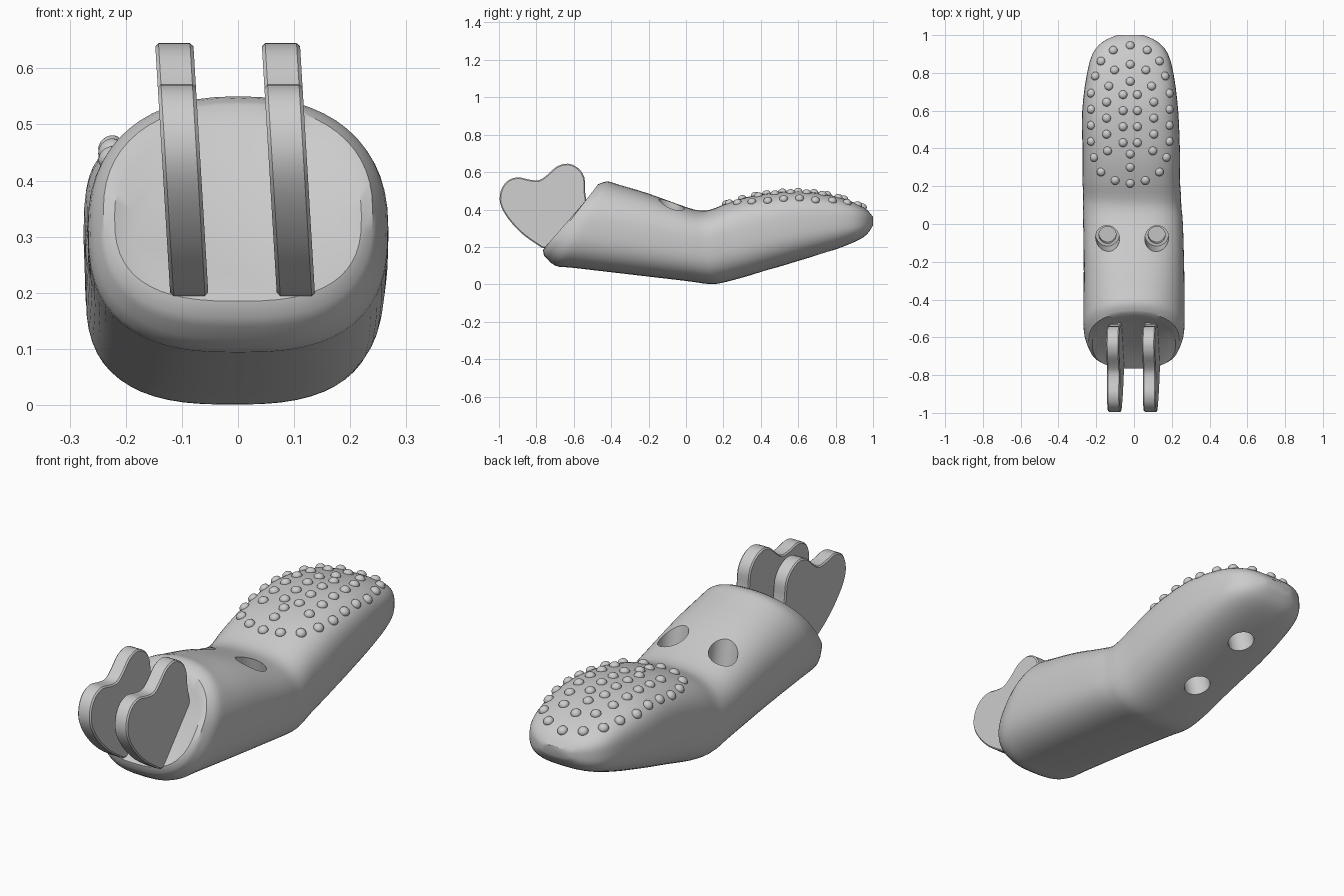
import bpy, bmesh, math
from mathutils import Vector, Matrix
from mathutils.bvhtree import BVHTree

if "Cube" in bpy.data.objects:
    bpy.data.objects.remove(bpy.data.objects["Cube"], do_unlink=True)

# One flat grey for the whole model
grey = bpy.data.materials.new("plain grey")
grey.use_nodes = True
colour = (0.6, 0.6, 0.6, 1)
grey.diffuse_color = colour
grey.node_tree.nodes["Principled BSDF"].inputs["Base Color"].default_value = colour


def make_object(name, bm):
    bmesh.ops.recalc_face_normals(bm, faces=bm.faces)
    mesh = bpy.data.meshes.new(name)
    bm.to_mesh(mesh)
    bm.free()
    mesh.materials.append(grey)
    obj = bpy.data.objects.new(name, mesh)
    bpy.context.collection.objects.link(obj)
    return obj


def activate(obj):
    bpy.ops.object.select_all(action='DESELECT')
    obj.select_set(True)
    bpy.context.view_layer.objects.active = obj


def smooth(obj, degrees):
    activate(obj)
    bpy.ops.object.shade_smooth_by_angle(angle=math.radians(degrees))


def spline(p0, p1, p2, p3, t):
    return [b + 0.5 * t * (c - a + t * (2*a - 5*b + 4*c - d + t * (3*(b - c) + d - a)))
            for a, b, c, d in zip(p0, p1, p2, p3)]


# Body sections: bottom y, bottom z, top y, top z, half width, centre x
cap = [(-.75, .20, -.52, .43, .19, 0), (-.765, .185, -.50, .49, .22, 0)]
sections = [
    (-.76, .155, -.47, .535, .24, 0), (-.70, .10, -.42, .55, .264, 0),
    (-.60, .088, -.35, .53, .268, 0), (-.30, .053, -.20, .485, .266, 0),
    (0, .018, 0, .413, .264, -.005), (.10, .004, .08, .394, .261, -.01),
    (.16, .002, .14, .402, .259, -.01), (.25, .022, .23, .437, .258, -.015),
    (.40, .065, .38, .478, .258, -.015), (.60, .125, .60, .498, .254, -.02),
    (.78, .18, .78, .475, .232, -.02), (.90, .226, .90, .437, .20, -.02),
    (.965, .265, .965, .40, .145, -.02), (1, .315, 1, .36, .07, -.02)]
SIDES = 56


def body_ring(bm, section):
    yb, zb, yt, zt, half, cx = section
    low, high = Vector((cx, yb, zb)), Vector((cx, yt, zt))
    top_power = 2.3 + 1.0 * min(1, max(0, yt + .4))
    ring = []
    for i in range(SIDES):
        a = math.tau * i / SIDES
        c, s = math.cos(a), math.sin(a)
        power = 2 / (top_power if s > 0 else 2.7)
        across = math.copysign(abs(c) ** power, c)
        up = math.copysign(abs(s) ** power, s)
        p = (low + high) / 2 + (high - low) / 2 * up
        p.x += half * across
        ring.append(bm.verts.new(p))
    return ring


# Bent finger body
path = list(cap)
for i in range(len(sections) - 1):
    quad = [sections[min(max(i + k, 0), len(sections) - 1)] for k in (-1, 0, 1, 2)]
    path += [spline(*quad, t / 3) for t in range(3)]
path.append(sections[-1])
bm = bmesh.new()
rings = [body_ring(bm, s) for s in path]
for r0, r1 in zip(rings, rings[1:]):
    for i in range(SIDES):
        j = (i + 1) % SIDES
        bm.faces.new((r0[i], r0[j], r1[j], r1[i]))
bm.faces.new(rings[0])
bm.faces.new(rings[-1])
bmesh.ops.recalc_face_normals(bm, faces=bm.faces)
surface = BVHTree.FromBMesh(bm)
body = make_object("finger_body", bm)


# Bored holes, cut from the body
def bore(start, end, r_start, r_end):
    start, end = Vector(start), Vector(end)
    axis = end - start
    bm = bmesh.new()
    turn = axis.to_track_quat('Z', 'Y').to_matrix().to_4x4()
    bmesh.ops.create_cone(bm, cap_ends=True, segments=32, radius1=r_start, radius2=r_end,
                          depth=axis.length, matrix=Matrix.Translation((start + end) / 2) @ turn)
    cutter = make_object("hole_cutter", bm)
    cutter.hide_render = True
    activate(body)
    mod = body.modifiers.new("bore", 'BOOLEAN')
    mod.operation = 'DIFFERENCE'
    mod.solver = 'EXACT'
    mod.object = cutter
    bpy.ops.object.modifier_apply(modifier=mod.name)
    bpy.data.objects.remove(cutter, do_unlink=True)


for x in (-.14, .12):
    bore((x, -.10, .55), (x, -.055, .31), .063, .063)
    bore((x, -.06, .33), (x, -.05, .22), .045, .045)
for y, z in ((.42, .07), (.73, .165)):
    bore((-.02, y + .03, z - .1), (-.02, y - .04, z + .17), .06, .06)
smooth(body, 35)

# Raised grip dots: spacing from the centre line, then y
centre_dots = (.945, .845, .755, .37, .30, .215)
pair_dots = [(.09, .92), (.155, .862), (.083, .815), (.113, .73), (.12, .387),
             (.192, .352), (.155, .275), (.08, .23), (.185, .783)]
for k in range(4):
    pair_dots += [(.208, .692 - .085 * k), (.038, .685 - .085 * k)]
for k in range(3):
    pair_dots.append((.125, .645 - .085 * k))
spots = [(0, y) for y in centre_dots]
spots += [(side * d, y) for d, y in pair_dots for side in (-1, 1)]
bm = bmesh.new()
for x, y in spots:
    hit, normal, _, _ = surface.ray_cast(Vector((x - .02, y, 2)), Vector((0, 0, -1)))
    if hit:
        turn = normal.to_track_quat('Z', 'Y').to_matrix().to_4x4()
        bmesh.ops.create_uvsphere(bm, u_segments=16, v_segments=10, radius=.023,
                                  matrix=Matrix.Translation(hit) @ turn @ Matrix.Diagonal((1, 1, .8, 1)))
smooth(make_object("grip_dots", bm), 60)

# Two-lobed hinge lugs, leaning slightly
outline = [(-.77, .195), (-.87, .265), (-.95, .35), (-.993, .43), (-.99, .50), (-.955, .552),
           (-.90, .572), (-.84, .56), (-.785, .557), (-.74, .587), (-.69, .63), (-.63, .645),
           (-.575, .62), (-.543, .57), (-.54, .50), (-.53, .43)]
hidden_root = [(-.48, .42), (-.65, .19)]


def lug(name, cx):
    n = len(outline)
    pts = []
    for i in range(n - 1):
        quad = [outline[min(max(i + k, 0), n - 1)] for k in (-1, 0, 1, 2)]
        pts += [spline(*quad, t / 3) for t in range(3)]
    pts += [outline[-1]] + hidden_root
    bm = bmesh.new()
    face = bm.faces.new([bm.verts.new((cx - .034, y, z)) for y, z in pts])
    out = bmesh.ops.extrude_face_region(bm, geom=[face])
    bmesh.ops.translate(bm, vec=(.068, 0, 0), verts=[v for v in out["geom"] if isinstance(v, bmesh.types.BMVert)])
    for v in bm.verts:
        v.co.x -= .06 * (v.co.z - .35)
    obj = make_object(name, bm)
    mod = obj.modifiers.new("edge_softening", 'BEVEL')
    mod.width = .006
    mod.segments = 1
    activate(obj)
    bpy.ops.object.modifier_apply(modifier=mod.name)
    smooth(obj, 30)


lug("right_hinge_lug", -.096)
lug("left_hinge_lug", .094)
